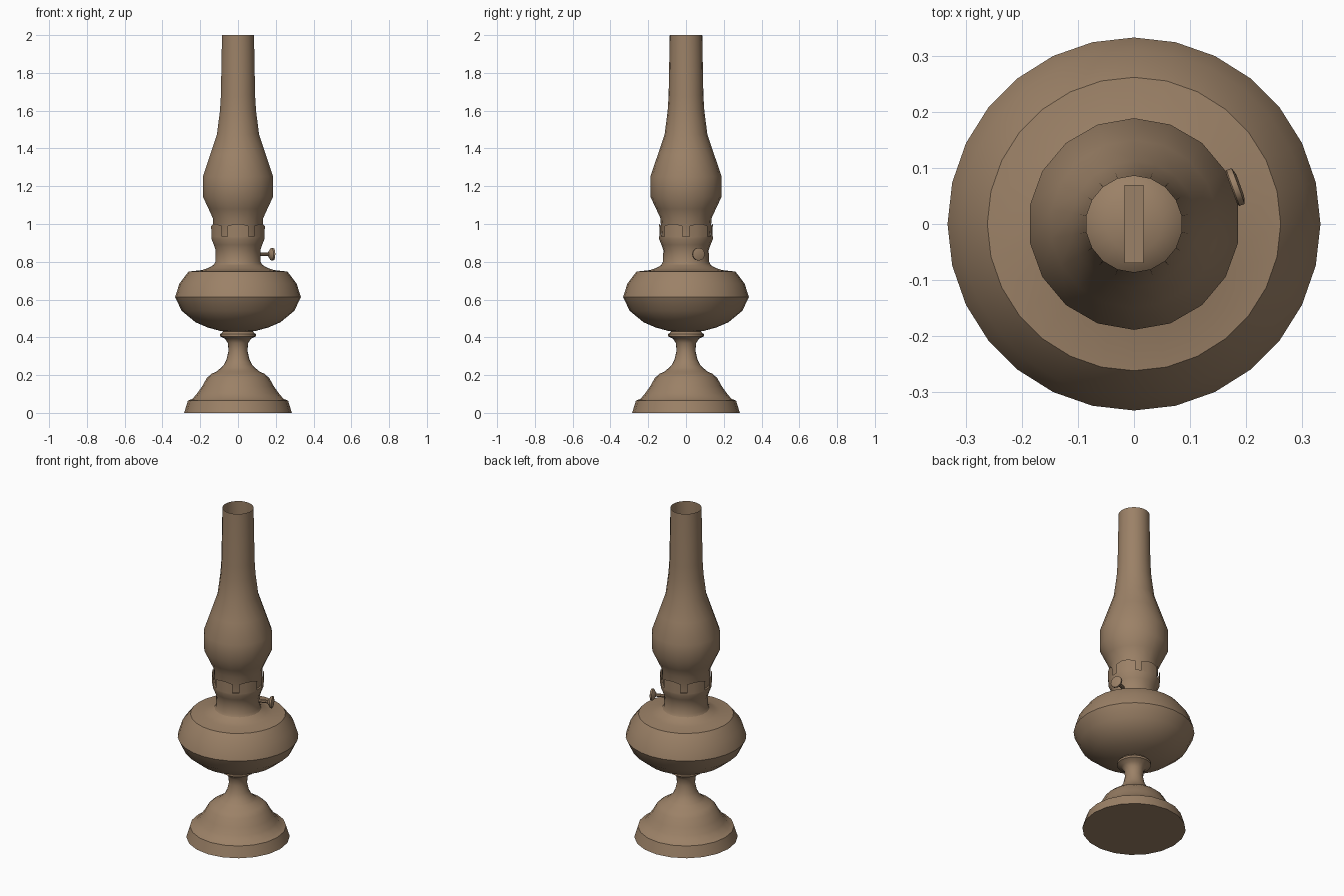
import bpy, bmesh, math
from mathutils import Matrix, Vector

if "Cube" in bpy.data.objects:
    bpy.data.objects.remove(bpy.data.objects["Cube"])

brown = bpy.data.materials.new("aged brown")
brown.diffuse_color = (0.33, 0.22, 0.135, 1)
brown.use_nodes = True
brown.node_tree.nodes["Principled BSDF"].inputs["Base Color"].default_value = brown.diffuse_color


def finish(name, bm, angle=40):
    bmesh.ops.recalc_face_normals(bm, faces=bm.faces)
    me = bpy.data.meshes.new(name)
    bm.to_mesh(me)
    bm.free()
    me.materials.append(brown)
    ob = bpy.data.objects.new(name, me)
    bpy.context.collection.objects.link(ob)
    bpy.ops.object.select_all(action='DESELECT')
    ob.select_set(True)
    bpy.context.view_layer.objects.active = ob
    bpy.ops.object.shade_smooth_by_angle(angle=math.radians(angle))
    return ob


def lathe(name, profile, sides, matrix=None, angle=40):
    """Revolve (radius, height) points round z; radius 0 makes a pole."""
    bm = bmesh.new()
    rings = []
    for r, z in profile:
        if r == 0:
            rings.append([bm.verts.new((0, 0, z))] * sides)
        else:
            rings.append([bm.verts.new((r * math.sin(2 * math.pi * i / sides),
                                        r * math.cos(2 * math.pi * i / sides), z))
                          for i in range(sides)])
    for a, b in zip(rings, rings[1:]):
        for i in range(sides):
            j = (i + 1) % sides
            quad = list(dict.fromkeys((a[i], a[j], b[j], b[i])))
            bm.faces.new(quad)
    if matrix:
        bm.transform(matrix)
    return finish(name, bm, angle)


# Stepped foot and slender stem
lathe("foot", [(0, 0), (0.285, 0), (0.265, 0.065), (0.24, 0.075), (0.215, 0.105),
               (0.19, 0.14), (0.165, 0.185), (0.14, 0.207), (0.112, 0.22), (0.095, 0.235)], 20)
lathe("stem", [(0.095, 0.235), (0.075, 0.255), (0.06, 0.285), (0.05, 0.33), (0.054, 0.37),
               (0.068, 0.392), (0.094, 0.405), (0.094, 0.417), (0.078, 0.43), (0.078, 0.45)], 20)

# Oil bowl with nearly flat shoulder
lathe("oil_bowl", [(0, 0.425), (0.09, 0.433), (0.16, 0.452), (0.225, 0.48), (0.298, 0.54),
                   (0.333, 0.613), (0.31, 0.685), (0.262, 0.748), (0.19, 0.756),
                   (0.16, 0.766), (0.135, 0.78), (0.12, 0.79)], 28, angle=35)

# Burner collar flaring to the gallery that holds the glass
lathe("burner_collar", [(0.13, 0.785), (0.122, 0.80), (0.12, 0.86), (0.13, 0.89),
                        (0.142, 0.92), (0.142, 0.935), (0.125, 0.935), (0.115, 0.91)], 18)

# Domed burner cap with wick slot seen down the chimney
lathe("burner_dome", [(0.12, 0.91), (0.112, 0.945), (0.09, 0.975), (0.05, 0.995), (0, 1.0)], 18)
bm = bmesh.new()
bmesh.ops.create_cube(bm, size=1, matrix=Matrix.Translation((0, 0, 0.975))
                      @ Matrix.Diagonal((0.034, 0.14, 0.06, 1)))
finish("wick_tube", bm)

# Open thin glass chimney
lathe("chimney", [(0.13, 0.93), (0.135, 1.03), (0.158, 1.08), (0.189, 1.145), (0.189, 1.25),
                  (0.15, 1.365), (0.113, 1.475), (0.097, 1.60), (0.092, 1.68), (0.086, 2.0)], 18)

# Spring prongs gripping the glass
bm = bmesh.new()
for k in range(6):
    mid = 2 * math.pi * (k + 0.5) / 6
    cols = []
    for s in (-0.4, -0.13, 0.13, 0.4):
        c, n = math.cos(mid + s), math.sin(mid + s)
        cols.append([bm.verts.new((r * c, r * n, z))
                     for r, z in ((0.142, 0.93), (0.143, 0.99 if abs(s) > 0.2 else 1.0))])
    for a, b in zip(cols, cols[1:]):
        bm.faces.new((a[0], b[0], b[1], a[1]))
finish("gallery_prongs", bm)

# Wick adjuster: radial shaft and round knob
axis = Vector((math.cos(math.radians(20)), math.sin(math.radians(20)), 0))
turn = Matrix.Translation((0, 0, 0.84)) @ axis.to_track_quat('Z', 'Y').to_matrix().to_4x4()
lathe("wick_shaft", [(0, 0.10), (0.01, 0.10), (0.01, 0.18), (0, 0.18)], 8, turn)
lathe("wick_knob", [(0, 0.172), (0.013, 0.172), (0.034, 0.188), (0.034, 0.198),
                    (0.02, 0.202), (0, 0.202)], 12, turn)
